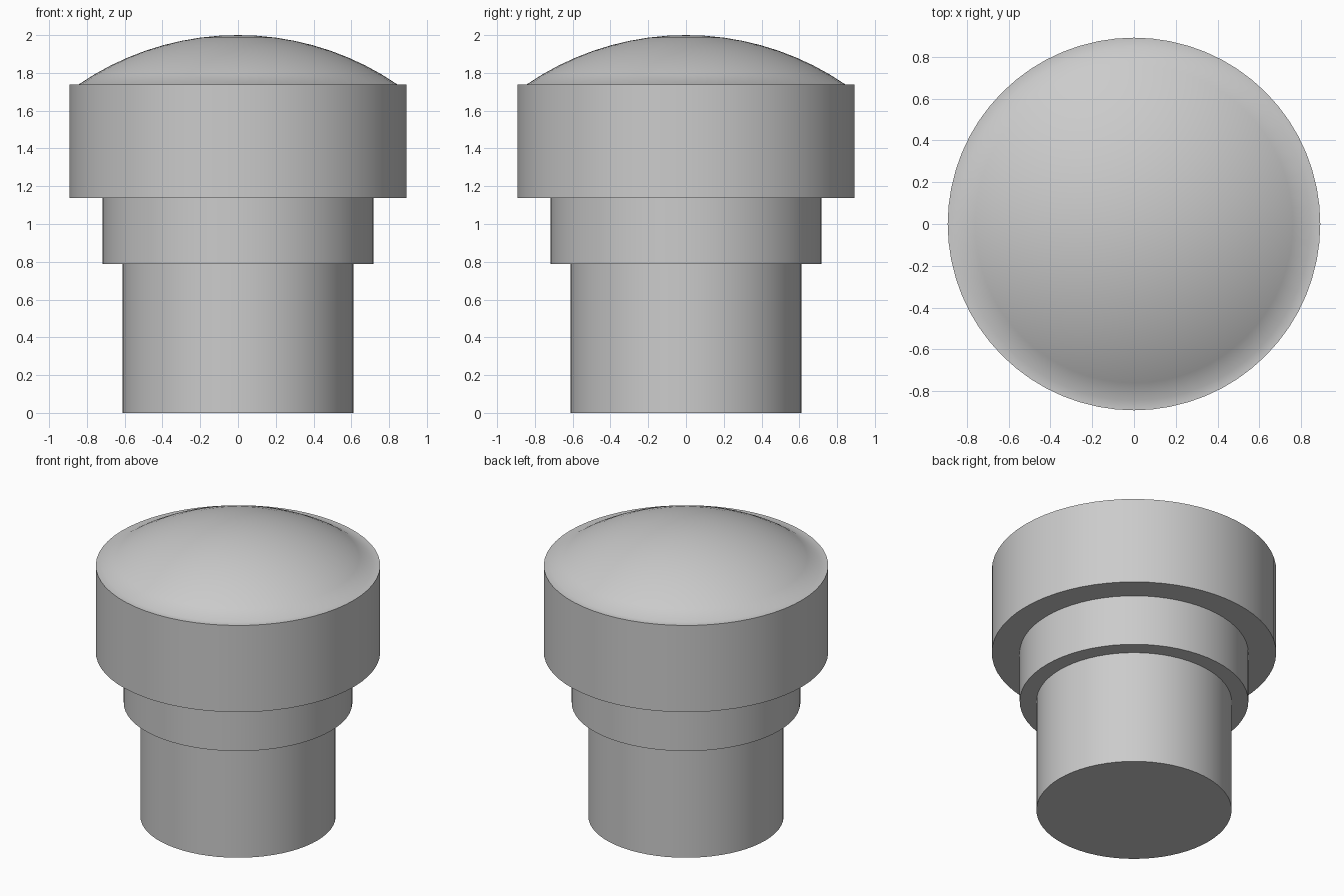
import bpy, bmesh, math

if "Cube" in bpy.data.objects:
    bpy.data.objects.remove(bpy.data.objects["Cube"])

SIDES = 64

grey = bpy.data.materials.new("light grey")
grey.diffuse_color = (0.6, 0.6, 0.6, 1)
grey.use_nodes = True
grey.node_tree.nodes["Principled BSDF"].inputs["Base Color"].default_value = grey.diffuse_color


def lathe(name, profile):
    """Revolve (radius, z) points about z; a radius of 0 becomes a single pole."""
    bm = bmesh.new()
    rings = []
    for r, z in profile:
        if r == 0:
            rings.append([bm.verts.new((0, 0, z))] * SIDES)
        else:
            rings.append([bm.verts.new((r * math.cos(a), r * math.sin(a), z))
                          for a in (2 * math.pi * i / SIDES for i in range(SIDES))])
    for lo, hi in zip(rings, rings[1:]):
        for i in range(SIDES):
            j = (i + 1) % SIDES
            # drop the repeated pole vertex so caps become triangles
            bm.faces.new(list(dict.fromkeys((lo[i], lo[j], hi[j], hi[i]))))
    mesh = bpy.data.meshes.new(name)
    bm.to_mesh(mesh)
    bm.free()
    mesh.materials.append(grey)
    obj = bpy.data.objects.new(name, mesh)
    bpy.context.collection.objects.link(obj)
    bpy.ops.object.select_all(action='DESELECT')
    obj.select_set(True)
    bpy.context.view_layer.objects.active = obj
    bpy.ops.object.shade_smooth_by_angle(angle=math.radians(50))
    return obj


R_STEM, R_COLLAR, R_HEAD = 0.612, 0.717, 0.892
Z_STEM, Z_COLLAR, Z_RIM, Z_TOP = 0.787, 1.138, 1.738, 2.0

# Lower stem with closed base
lathe("stem", [(0, 0), (R_STEM, 0), (R_STEM, Z_STEM)])

# Collar with its stepped underside
lathe("collar", [(R_STEM, Z_STEM), (R_COLLAR, Z_STEM), (R_COLLAR, Z_COLLAR)])

# Wide head: underside, wall, narrow flat rim and spherical dome
r_dome, h = 0.845, Z_TOP - Z_RIM
ball = (r_dome ** 2 + h ** 2) / (2 * h)
edge = math.asin(r_dome / ball)
STEPS = 9
dome = [(ball * math.sin(edge * k / STEPS), Z_TOP - ball * (1 - math.cos(edge * k / STEPS)))
        for k in range(STEPS, 0, -1)]
lathe("domed_head", [(R_COLLAR, Z_COLLAR), (R_HEAD, Z_COLLAR), (R_HEAD, Z_RIM)]
      + dome + [(0, Z_TOP)])
